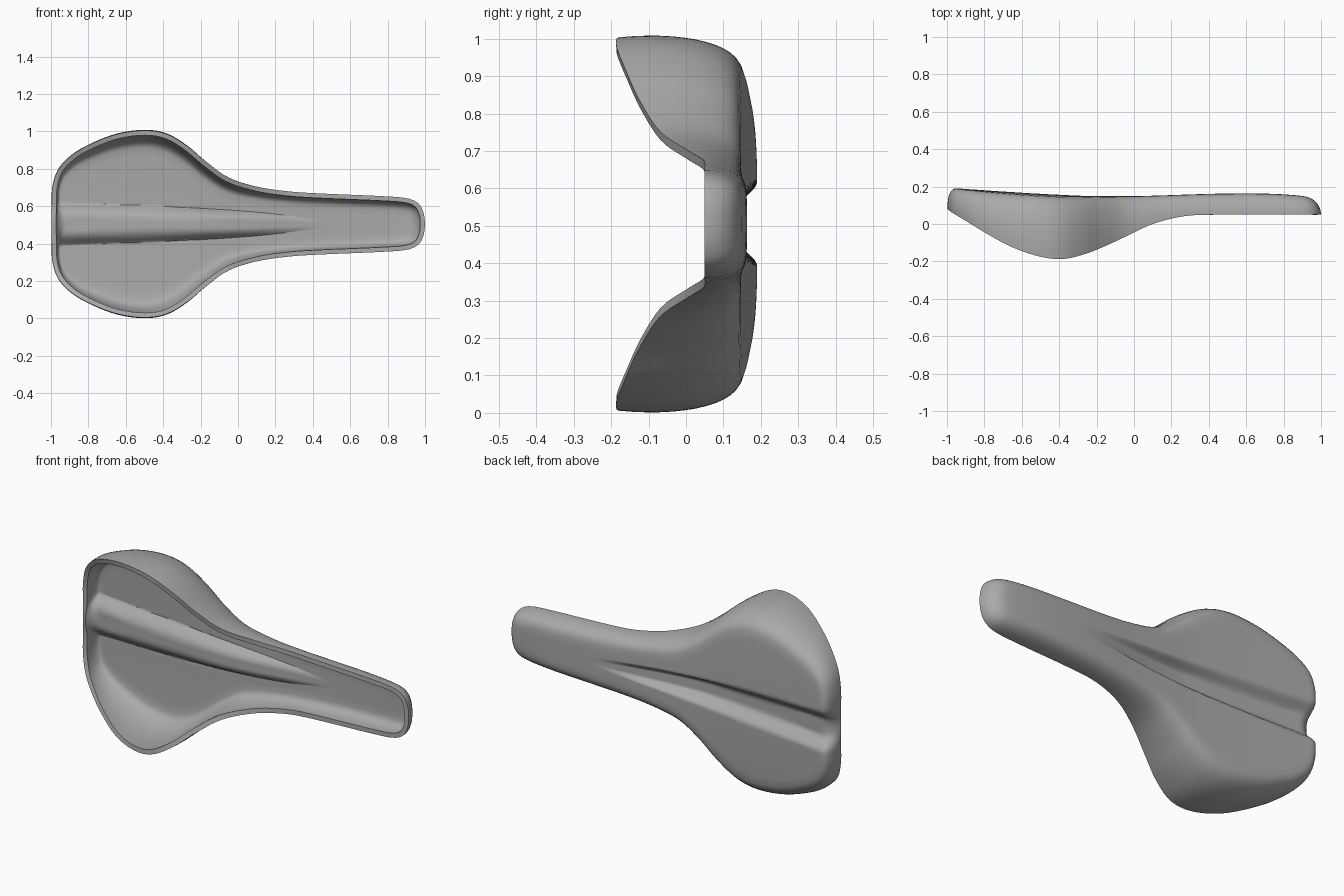
import bpy
import bmesh
import math
from mathutils import Vector

cube = bpy.data.objects.get("Cube")
if cube:
    bpy.data.objects.remove(cube, do_unlink=True)

MID_Z = 0.505          # height of the symmetry plane
SPINE = (-0.75, 0.85)  # ends of the centre line
STEPS, INNER, WALL = 5, 24, 14

# Half outline from tail to nose: x, half width, rim y, shoulder radius
HALF = [
    (-1, 0, .08, .08), (-1, .1, .08, .08), (-.997, .2, .075, .08),
    (-.968, .295, .055, .09), (-.9, .372, .015, .11), (-.8, .434, -.045, .13),
    (-.65, .494, -.125, .14), (-.5, .515, -.175, .14), (-.38, .495, -.187, .15),
    (-.27, .428, -.163, .15), (-.17, .34, -.125, .14), (-.05, .252, -.07, .12),
    (.1, .202, 0, .1), (.27, .176, .042, .1), (.45, .164, .05, .1),
    (.75, .151, .05, .1), (.9, .139, .05, .11), (.965, .11, .05, .12),
    (.993, .06, .05, .13), (1, 0, .05, .13),
]


def clamp(value, low=0.0, high=1.0):
    return max(low, min(high, value))


def smooth(value):
    t = clamp(value)
    return t * t * (3 - 2 * t)


def smooth_loop(points, steps):
    """Closed spline through the points."""
    pts = [Vector(p) for p in points]
    n = len(pts)
    loop = []
    for i in range(n):
        a, b, c, d = (pts[(i + k) % n] for k in (-1, 0, 1, 2))
        for s in range(steps):
            t = s / steps
            loop.append(b + (c - a) * t / 2
                        + (a * 2 - b * 5 + c * 4 - d) * t * t / 2
                        + (b * 3 - a - c * 3 + d) * t ** 3 / 2)
    return loop


def top_height(x, w):
    """Height of the sitting surface with its tapering central channel."""
    tail = clamp((-0.2 - x) / 0.75, 0, 2)
    nose = clamp((x - 0.65) / 0.35)
    y = 0.149 + 0.043 * tail ** 1.3 + 0.014 * smooth(x / 0.6 + 0.1)
    y -= 0.025 * nose ** 2 + 0.07 * w * w
    reach = clamp((0.47 - x) / 1.4)
    if reach > 0:
        half = 0.112 * math.sqrt(reach)
        depth = 0.055 * smooth((0.47 - x) / 0.7)
        y -= depth * smooth((half - abs(w)) / (half * 0.65))
    return y


# Outline of the whole saddle
mirrored = [(x, -w, rim, r) for x, w, rim, r in reversed(HALF[1:-1])]
outline = smooth_loop(HALF + mirrored, STEPS)

# Rings from the centre line out to the rim
bm = bmesh.new()
columns = []
for x, w, rim, radius in outline:
    sx = clamp(x, *SPINE)
    length = math.hypot(x - sx, w)
    k_in = max(0.05, 1 - radius / length)
    samples = [(k_in * j / INNER, 1.0) for j in range(INNER)]
    for j in range(WALL + 1):
        angle = math.pi / 2 * (1 - j / WALL)
        tuck = 0.03 * (1 - math.sin(angle)) ** 2 * smooth(length * 2)
        bulge = max(0, math.cos(angle)) ** 0.6
        samples.append((k_in + (1 - k_in) * bulge - tuck, math.sin(angle)))
    column = []
    for k, rise in samples:
        px, pw = sx + (x - sx) * k, w * k
        y = rim + (top_height(px, pw) - rim) * rise
        # the channel pulls the tail wall inwards
        px += 0.035 * rise * smooth(1 - abs(pw) / 0.11) * smooth((-0.8 - px) / 0.2)
        column.append(bm.verts.new((px, y, MID_Z + pw)))
    columns.append(column)

for i, a in enumerate(columns):
    b = columns[(i + 1) % len(columns)]
    for j in range(len(a) - 1):
        bm.faces.new((a[j], a[j + 1], b[j + 1], b[j]))
bmesh.ops.remove_doubles(bm, verts=bm.verts, dist=0.0002)
bmesh.ops.recalc_face_normals(bm, faces=bm.faces)
bm.normal_update()
if sum(f.normal.y * f.calc_area() for f in bm.faces) < 0:
    bmesh.ops.reverse_faces(bm, faces=bm.faces)

mesh = bpy.data.meshes.new("saddle_shell")
bm.to_mesh(mesh)
bm.free()
shell = bpy.data.objects.new("saddle_shell", mesh)
bpy.context.collection.objects.link(shell)

# Plain grey material
grey = bpy.data.materials.new("plain_grey")
grey.use_nodes = True
colour = (0.4, 0.4, 0.4, 1)
grey.diffuse_color = colour
grey.node_tree.nodes["Principled BSDF"].inputs["Base Color"].default_value = colour
mesh.materials.append(grey)

# Wall thickness towards the hollow side
solid = shell.modifiers.new("thickness", "SOLIDIFY")
solid.thickness = 0.025
solid.offset = -1

bpy.context.view_layer.objects.active = shell
shell.select_set(True)
bpy.ops.object.modifier_apply(modifier=solid.name)
bpy.ops.object.shade_smooth_by_angle(angle=math.radians(40))
